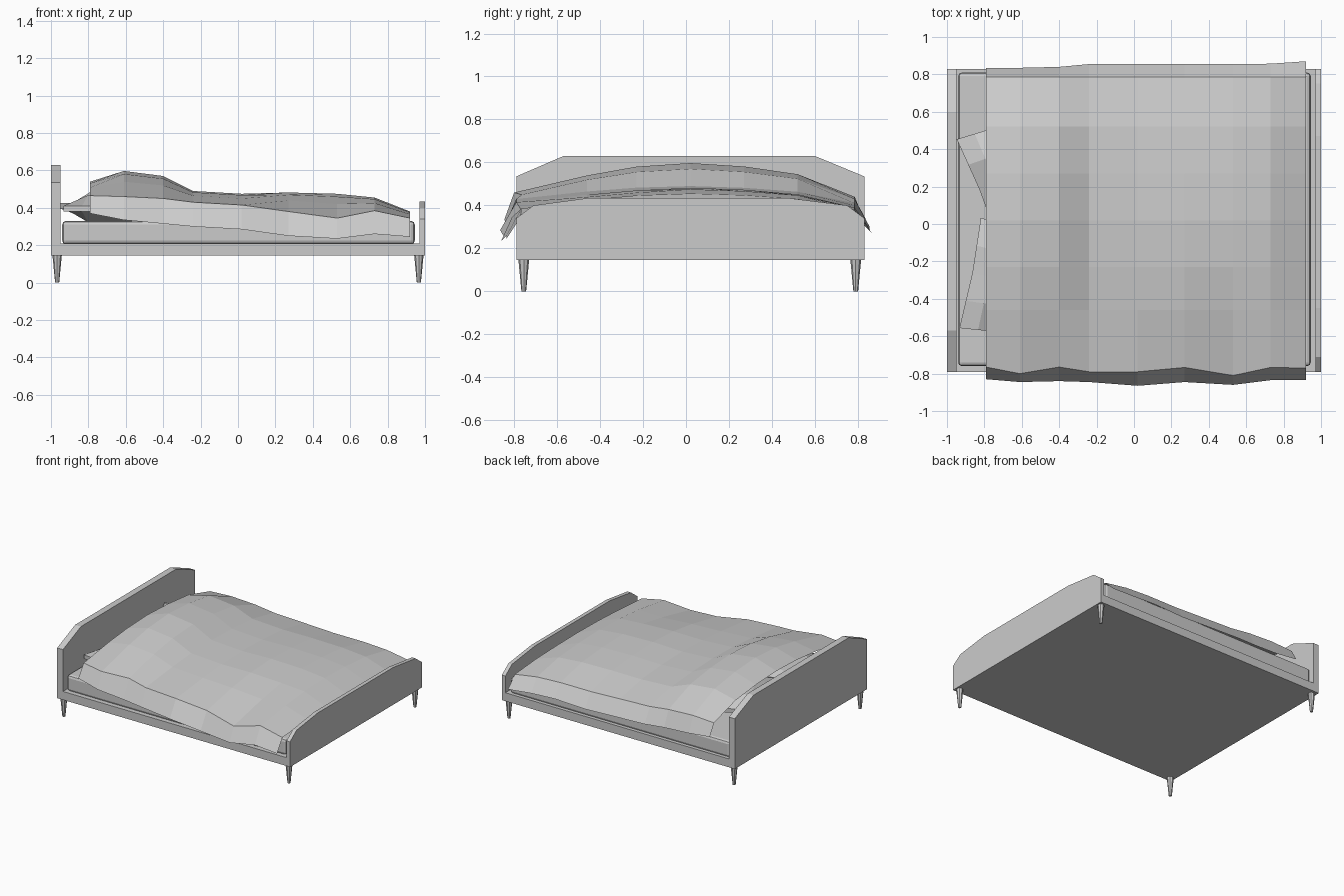
import bpy, bmesh, math
from mathutils import Matrix

if "Cube" in bpy.data.objects:
    bpy.data.objects.remove(bpy.data.objects["Cube"])

grey = bpy.data.materials.new("light grey")
grey.diffuse_color = (0.6, 0.6, 0.6, 1)
grey.use_nodes = True
grey.node_tree.nodes["Principled BSDF"].inputs["Base Color"].default_value = grey.diffuse_color


def make(name, bm, recalc=True):
    if recalc:
        bmesh.ops.recalc_face_normals(bm, faces=bm.faces[:])
    me = bpy.data.meshes.new(name)
    bm.to_mesh(me)
    bm.free()
    me.materials.append(grey)
    ob = bpy.data.objects.new(name, me)
    bpy.context.collection.objects.link(ob)
    return ob


def board(name, x0, x1, profile):
    """Extrude a (y, z) outline along x."""
    bm = bmesh.new()
    f = bm.faces.new([bm.verts.new((x0, y, z)) for y, z in profile])
    r = bmesh.ops.extrude_face_region(bm, geom=[f])
    vs = [g for g in r["geom"] if isinstance(g, bmesh.types.BMVert)]
    bmesh.ops.translate(bm, verts=vs, vec=(x1 - x0, 0, 0))
    return make(name, bm)


def box(name, x0, x1, y0, y1, z0, z1, bevel=0):
    bm = bmesh.new()
    m = Matrix.Translation(((x0 + x1) / 2, (y0 + y1) / 2, (z0 + z1) / 2)) @ \
        Matrix.Diagonal((x1 - x0, y1 - y0, z1 - z0, 1))
    bmesh.ops.create_cube(bm, size=1, matrix=m)
    if bevel:
        bmesh.ops.bevel(bm, geom=bm.edges[:], offset=bevel, segments=2,
                        profile=0.5, affect='EDGES')
    return make(name, bm)


# Frame: base, headboard, footboard
Y0, Y1 = -0.79, 0.83
box("bed_base", -0.95, 0.97, Y0, Y1, 0.145, 0.21)
board("headboard", -1.0, -0.95, [(Y0, 0.145), (Y1, 0.145), (Y1, 0.535),
                                 (0.60, 0.63), (-0.57, 0.63), (Y0, 0.535)])
board("footboard", 0.97, 1.0, [(Y0, 0.145), (Y1, 0.145), (Y1, 0.34), (0.75, 0.40),
                               (0.47, 0.435), (-0.45, 0.435), (-0.71, 0.40), (Y0, 0.34)])

# Tapered legs
for nx, x in (("head", -0.967), ("foot", 0.967)):
    for ny, y in (("front", -0.755), ("back", 0.79)):
        bm = bmesh.new()
        bmesh.ops.create_cone(bm, cap_ends=True, segments=8, radius1=0.011, radius2=0.025,
                              depth=0.146, matrix=Matrix.Translation((x, y, 0.073)))
        make(f"{ny}_{nx}_leg", bm)

# Mattress
box("mattress", -0.94, 0.945, -0.76, 0.81, 0.205, 0.33, 0.02)


# Pillows: thick middle, thin rim
def pillow(name, cx, cy, angle, z):
    bm = bmesh.new()
    bmesh.ops.create_cube(bm, size=1)
    bmesh.ops.subdivide_edges(bm, edges=bm.edges[:], cuts=3, use_grid_fill=True)
    for v in bm.verts:
        u, w = abs(v.co.x) * 2, abs(v.co.y) * 2
        v.co.z *= 0.15 * (0.2 + 0.8 * math.sqrt((1 - u ** 4) * (1 - w ** 4)))
        v.co.x *= 0.40 * (1 - 0.06 * (1 - w))
        v.co.y *= 0.60 * (1 - 0.06 * (1 - u))
    bm.transform(Matrix.Translation((cx, cy, z)) @ Matrix.Rotation(math.radians(angle), 4, 'Z'))
    make(name, bm)


pillow("front_pillow", -0.68, -0.30, -11, 0.395)
pillow("back_pillow", -0.65, 0.25, 22, 0.41)

# Blanket: cross-sections swept from head to foot
xs = [-0.79, -0.61, -0.40, -0.24, 0.02, 0.27, 0.53, 0.73, 0.92]
crown = [0.54, 0.597, 0.57, 0.49, 0.475, 0.482, 0.475, 0.455, 0.38]
front = [0.465, 0.46, 0.45, 0.43, 0.415, 0.38, 0.345, 0.385, 0.345]
back = [0.43, 0.44, 0.43, 0.41, 0.40, 0.39, 0.39, 0.38, 0.35]
hem_z = [0.37, 0.335, 0.315, 0.30, 0.285, 0.25, 0.235, 0.26, 0.245]
hem_y = [-0.83, -0.845, -0.84, -0.845, -0.865, -0.845, -0.86, -0.835, -0.835]
fold_y = [-0.765, -0.80, -0.765, -0.79, -0.79, -0.767, -0.81, -0.767, -0.77]
back_y = [0.835, 0.835, 0.84, 0.855, 0.855, 0.855, 0.855, 0.857, 0.87]
back_hem = [0.34, 0.32, 0.31, 0.30, 0.29, 0.28, 0.29, 0.28, 0.265]
bm = bmesh.new()
rows = []
for i, x in enumerate(xs):
    f, c, b = front[i], crown[i], back[i]
    pts = [(hem_y[i], hem_z[i]), (fold_y[i], f),
           (-0.46, f + 0.58 * (c - f)), (-0.23, f + 0.88 * (c - f)), (0.02, c),
           (0.27, b + 0.90 * (c - b)), (0.52, b + 0.67 * (c - b)),
           (0.785, b), (back_y[i], back_hem[i])]
    rows.append([bm.verts.new((x, y, z)) for y, z in pts])
for a, b in zip(rows, rows[1:]):
    for j in range(len(a) - 1):
        bm.faces.new((a[j], b[j], b[j + 1], a[j + 1]))
make("blanket", bm, recalc=False)
